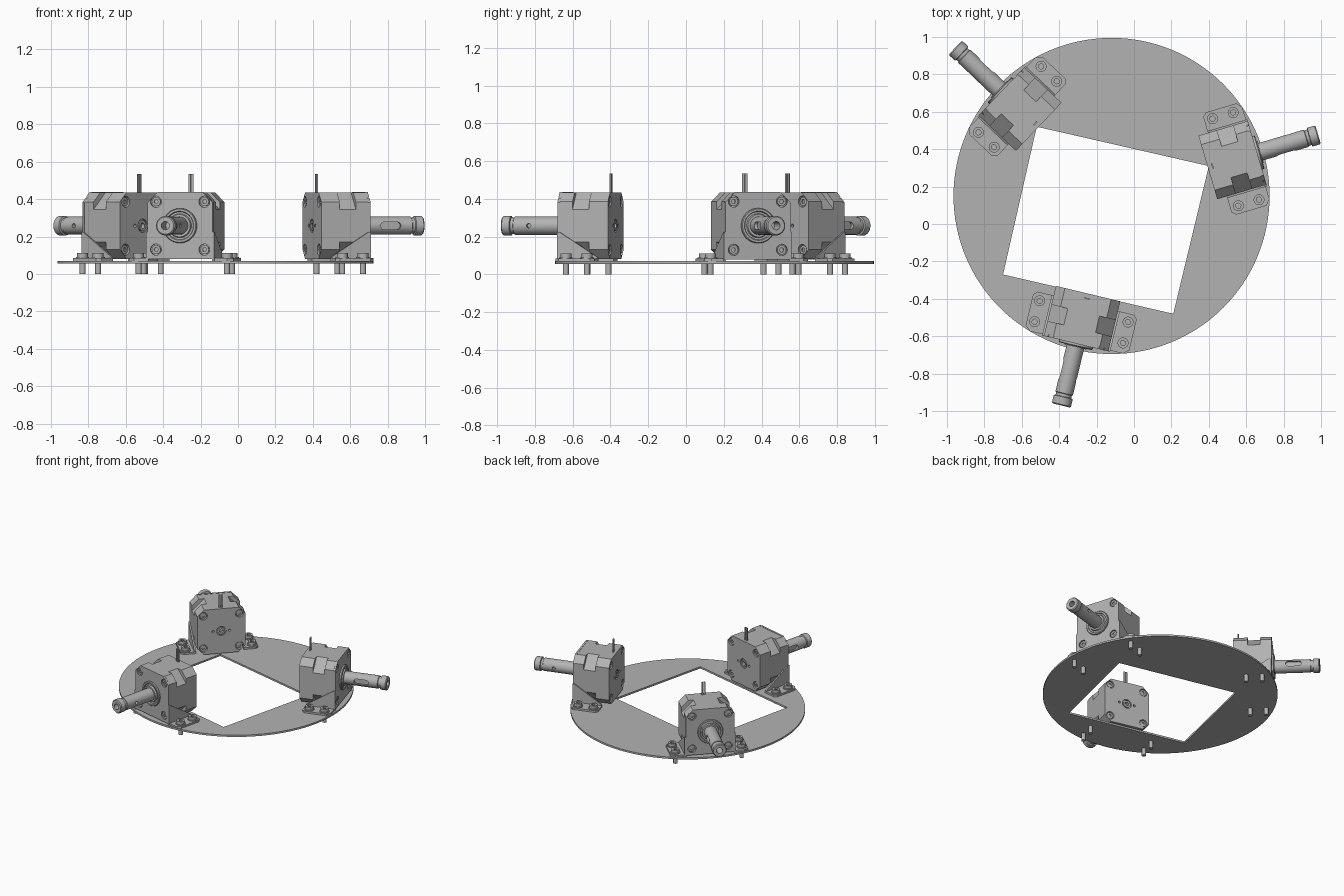
import bpy, bmesh
from math import radians, cos, sin, pi
from mathutils import Matrix, Vector

old = bpy.data.objects.get("Cube")
if old:
    bpy.data.objects.remove(old, do_unlink=True)

CENTRE = Vector((-0.12, 0.15, 0))
ANGLES = (16.5, 136.5, 256.5)
AXIS_Z = 0.258
scene = bpy.context.scene.collection

grey = bpy.data.materials.new("plain_grey")
grey.use_nodes = True
grey.diffuse_color = (0.45, 0.45, 0.45, 1)
grey.node_tree.nodes["Principled BSDF"].inputs["Base Color"].default_value = (0.45, 0.45, 0.45, 1)


def make(name, bm):
    bmesh.ops.recalc_face_normals(bm, faces=bm.faces)
    mesh = bpy.data.meshes.new(name)
    bm.to_mesh(mesh)
    bm.free()
    mesh.materials.append(grey)
    obj = bpy.data.objects.new(name, mesh)
    scene.objects.link(obj)
    return obj


def prism(name, outline, axis, a, b):
    """Extrude a 2D outline along x, y or z from a to b."""
    place = {"x": lambda u, v: (a, u, v), "y": lambda u, v: (u, a, v), "z": lambda u, v: (u, v, a)}[axis]
    step = {"x": (b - a, 0, 0), "y": (0, b - a, 0), "z": (0, 0, b - a)}[axis]
    bm = bmesh.new()
    face = bm.faces.new([bm.verts.new(place(u, v)) for u, v in outline])
    new = bmesh.ops.extrude_face_region(bm, geom=[face])["geom"]
    bmesh.ops.translate(bm, vec=step, verts=[g for g in new if isinstance(g, bmesh.types.BMVert)])
    return make(name, bm)


def disc(u, v, r, n=24):
    return [(u + r * cos(2 * pi * i / n), v + r * sin(2 * pi * i / n)) for i in range(n)]


def box(u0, u1, v0, v1):
    return [(u0, v0), (u1, v0), (u1, v1), (u0, v1)]


def octagon(half, c, square_base=False):
    """Square around the motor axis with cut corners."""
    k = half - c
    top = [(half, k), (k, half), (-k, half), (-half, k)]
    base = [(-half, -half), (half, -half)] if square_base else [(-half, -k), (-k, -half), (k, -half), (half, -k)]
    return [(u, v + AXIS_Z) for u, v in top + base]


def lathe(name, profile, n=32):
    """Turn (x, radius) points about the motor axis."""
    bm = bmesh.new()
    verts = [bm.verts.new((x, 0, r + AXIS_Z)) for x, r in profile]
    edges = [bm.edges.new(p) for p in zip(verts, verts[1:])]
    bmesh.ops.spin(bm, geom=verts + edges, cent=(0, 0, AXIS_Z), axis=(1, 0, 0), angle=2 * pi, steps=n)
    bmesh.ops.remove_doubles(bm, verts=bm.verts, dist=1e-5)
    return make(name, bm)


def cut(obj, cutters):
    """Subtract cutters, bake the result and discard them."""
    for c in cutters:
        mod = obj.modifiers.new("cut", "BOOLEAN")
        mod.operation, mod.solver, mod.object = "DIFFERENCE", "EXACT", c
    bpy.context.view_layer.update()
    baked = bpy.data.meshes.new_from_object(obj.evaluated_get(bpy.context.evaluated_depsgraph_get()))
    obj.modifiers.clear()
    obj.data = baked
    for c in cutters:
        bpy.data.objects.remove(c, do_unlink=True)
    return obj


def smooth(obj):
    bpy.ops.object.select_all(action="DESELECT")
    obj.select_set(True)
    bpy.context.view_layer.objects.active = obj
    bpy.ops.object.shade_smooth_by_angle(angle=radians(35))


parts = []          # parts of one motor unit, shaft along +x
corners = [(t, AXIS_Z + z) for t in (-0.133, 0.133) for z in (-0.128, 0.128)]


def bores(a, b, r=0.03):
    return [prism("cutter", disc(t, z, r), "x", a, b) for t, z in corners]


# Motor housing: rear cap, deeper-notched middle, front cap
rear = prism("rear_cap", octagon(0.177, 0.05), "x", 0.537, 0.64)
pin_holes = [prism("cutter", disc(t, AXIS_Z, 0.009, 12), "x", 0.5, 0.56) for t in (-0.06, 0.06)]
groove = cut(prism("cutter", disc(0, AXIS_Z, 0.036, 32), "x", 0.5, 0.547),
             [prism("cutter", disc(0, AXIS_Z, 0.028, 32), "x", 0.4, 0.6)])
bearing_hole = prism("cutter", disc(0, AXIS_Z, 0.015), "x", 0.5, 0.56)
parts.append(cut(rear, bores(0.5, 0.557) + pin_holes + [groove, bearing_hole]))
parts.append(prism("middle_housing", octagon(0.177, 0.09), "x", 0.64, 0.73))
parts.append(prism("front_cap", octagon(0.177, 0.05), "x", 0.73, 0.798))

# Bracket: front plate, side gussets, foot flanges
parts.append(cut(prism("bracket_front", octagon(0.179, 0.055, True), "x", 0.798, 0.812), bores(0.79, 0.83)))
for s, side in ((-1, "right"), (1, "left")):
    gusset = [(0.812, 0.07), (0.812, 0.225), (0.80, 0.225), (0.59, 0.09), (0.59, 0.07)]
    parts.append(prism("gusset_" + side, gusset, "y", s * 0.175, s * 0.187))
    flange = [(0.59, 0.175), (0.805, 0.175), (0.805, 0.255), (0.78, 0.285), (0.61, 0.285), (0.59, 0.265)]
    parts.append(prism("flange_" + side, [(r, s * t) for r, t in flange], "z", 0.07, 0.084))
    # Mounting bolts with washer and hex socket
    for i, r in enumerate((0.635, 0.75)):
        tag = f"_{side}_{i + 1}"
        t = s * 0.243
        parts.append(prism("washer" + tag, disc(r, t, 0.036), "z", 0.084, 0.09))
        head = prism("bolt_head" + tag, disc(r, t, 0.029), "z", 0.09, 0.112)
        parts.append(cut(head, [prism("cutter", disc(r, t, 0.015, 6), "z", 0.099, 0.13)]))
        parts.append(prism("bolt_shank" + tag, disc(r, t, 0.0155), "z", 0, 0.09))

# Socket screws in the corners, front and rear
for end, a, b, sa, sb in (("rear", 0.543, 0.558, 0.53, 0.551), ("front", 0.79, 0.808, 0.80, 0.83)):
    for i, (t, z) in enumerate(corners):
        screw = prism(f"{end}_screw_{i + 1}", disc(t, z, 0.024), "x", a, b)
        parts.append(cut(screw, [prism("cutter", disc(t, z, 0.012, 6), "x", sa, sb)]))

# Pilot boss and hub
parts.append(lathe("pilot_boss", [(0.80, 0), (0.80, 0.093), (0.822, 0.093), (0.826, 0.089), (0.826, 0.078),
                                  (0.818, 0.074), (0.818, 0.064), (0.83, 0.06), (0.83, 0)]))

# Hollow shaft with end groove, key slot on one side and pin hole on the other
shaft = lathe("shaft", [(0.82, 0), (0.82, 0.048), (1.085, 0.048), (1.088, 0.043), (1.103, 0.043), (1.106, 0.052),
                        (1.146, 0.052), (1.152, 0.046), (1.152, 0.022), (1.05, 0.022), (1.05, 0)])
slot = [(0.927 - 0.02 * sin(a), AXIS_Z + 0.02 * cos(a)) for a in (pi * i / 10 for i in range(11))]
slot += [(1.0 + 0.02 * sin(a), AXIS_Z - 0.02 * cos(a)) for a in (pi * i / 10 for i in range(11))]
parts.append(cut(shaft, [prism("cutter", slot, "y", -0.07, -0.03),
                         prism("cutter", disc(1.0, AXIS_Z, 0.012, 16), "y", 0.02, 0.07)]))

# Terminal pins on top
for i, t in enumerate((-0.008, 0.008)):
    parts.append(prism(f"terminal_{i + 1}", box(0.559, 0.567, t - 0.006, t + 0.006), "z", 0.42, 0.535))

# Base plate: round disc with an off-centre window
plate = prism("base_plate", disc(CENTRE.x, CENTRE.y, 0.845, 128), "z", 0.056, 0.07)
window = prism("cutter", [(-0.52, 0.52), (0.40, 0.31), (0.21, -0.48), (-0.70, -0.27)], "z", 0, 0.2)
smooth(cut(plate, [window]))

# Place three motor units around the plate
for part in parts:
    smooth(part)
    name = part.name
    for n, angle in enumerate(ANGLES):
        unit = part if n == 0 else part.copy()
        if n:
            scene.objects.link(unit)
        unit.name = f"{name}_unit_{n + 1}"
        unit.matrix_world = Matrix.Translation(CENTRE) @ Matrix.Rotation(radians(angle), 4, "Z")
